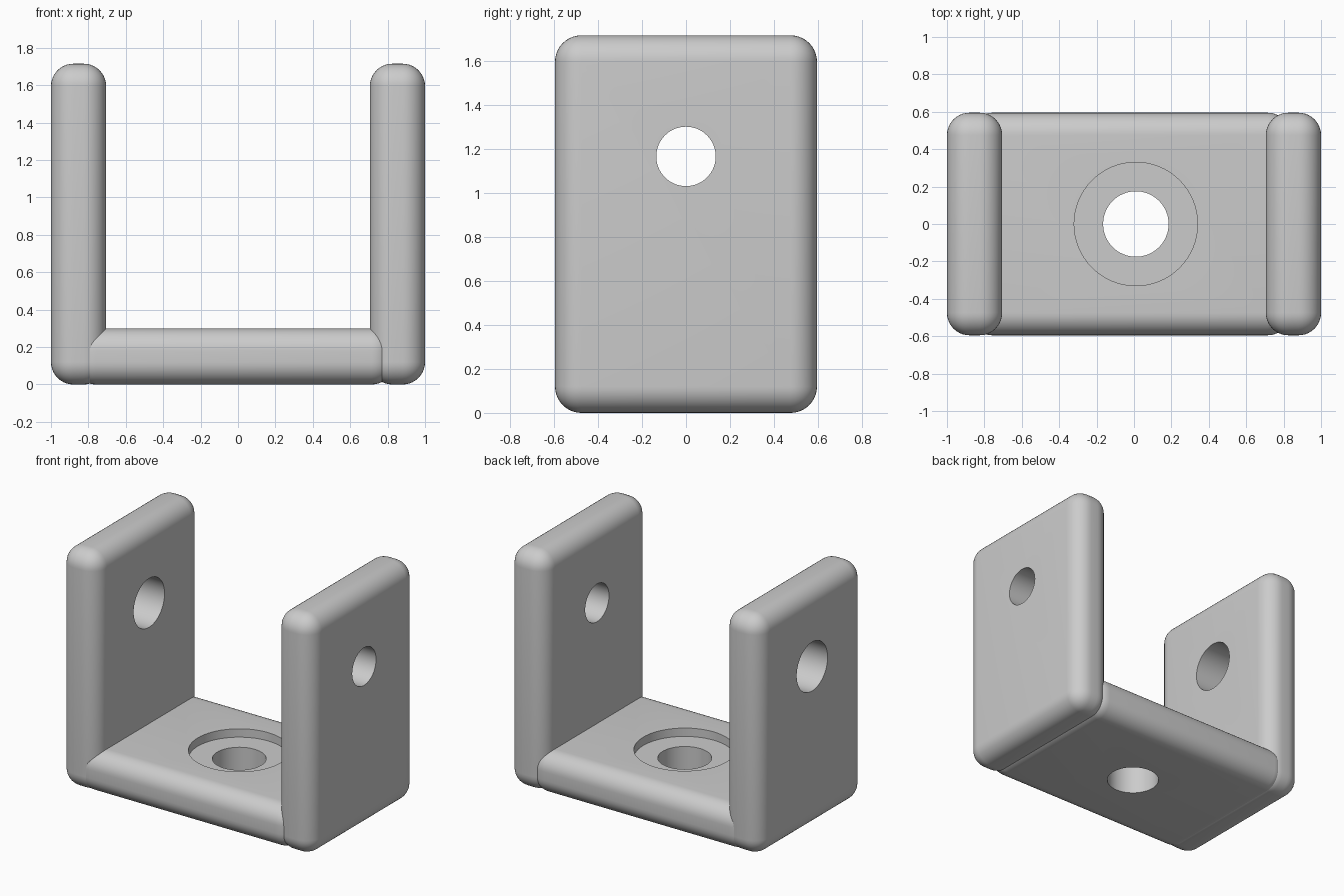
import bpy
import bmesh
from math import pi, radians
from mathutils import Matrix, Vector

cube = bpy.data.objects.get("Cube")
if cube:
    bpy.data.objects.remove(cube, do_unlink=True)

grey = bpy.data.materials.new("grey metal")
grey.use_nodes = True
colour = (0.6, 0.6, 0.6, 1)
grey.diffuse_color = colour
grey.node_tree.nodes["Principled BSDF"].inputs["Base Color"].default_value = colour


def add_object(name, bm):
    mesh = bpy.data.meshes.new(name)
    bm.to_mesh(mesh)
    bm.free()
    mesh.materials.append(grey)
    obj = bpy.data.objects.new(name, mesh)
    bpy.context.collection.objects.link(obj)
    return obj


def rounded_block(name, low, high, radius=0.12):
    low, high = Vector(low), Vector(high)
    bm = bmesh.new()
    bmesh.ops.create_cube(bm, size=1, matrix=Matrix.Translation((low + high) / 2)
                          @ Matrix.Diagonal((*(high - low), 1)))
    bmesh.ops.bevel(bm, geom=bm.edges[:], offset=radius, offset_type='OFFSET',
                    segments=10, profile=0.5, affect='EDGES')
    return add_object(name, bm)


def drill(obj, centre, radius, depth, axis='Z'):
    # Cut a round hole, then discard the cutter
    bm = bmesh.new()
    turn = Matrix.Rotation(pi / 2, 4, 'Y') if axis == 'X' else Matrix()
    bmesh.ops.create_cone(bm, cap_ends=True, segments=64, radius1=radius,
                          radius2=radius, depth=depth,
                          matrix=Matrix.Translation(centre) @ turn)
    cutter = add_object("hole_cutter", bm)
    cutter.hide_render = True
    mod = obj.modifiers.new("hole", 'BOOLEAN')
    mod.operation = 'DIFFERENCE'
    mod.solver = 'EXACT'
    mod.object = cutter
    bpy.ops.object.select_all(action='DESELECT')
    bpy.context.view_layer.objects.active = obj
    obj.select_set(True)
    bpy.ops.object.modifier_apply(modifier=mod.name)
    bpy.data.objects.remove(cutter, do_unlink=True)


# Base plate with a counterbored bolt hole
base = rounded_block("base_plate", (-0.88, -0.595, 0), (0.835, 0.595, 0.3))
drill(base, (0.01, 0, 0.15), 0.175, 1)
drill(base, (0.01, 0, 0.34), 0.33, 0.2)

# Upright walls with pin holes of different sizes
right_wall = rounded_block("right_wall", (-1, -0.595, 0), (-0.705, 0.595, 1.715))
drill(right_wall, (-0.85, 0, 1.165), 0.175, 1, 'X')
left_wall = rounded_block("left_wall", (0.705, -0.595, 0), (1, 0.595, 1.715))
drill(left_wall, (0.85, 0, 1.165), 0.135, 1, 'X')

# Smooth roundings, crisp hole rims
for obj in (base, right_wall, left_wall):
    bpy.ops.object.select_all(action='DESELECT')
    bpy.context.view_layer.objects.active = obj
    obj.select_set(True)
    bpy.ops.object.shade_smooth_by_angle(angle=radians(30))
